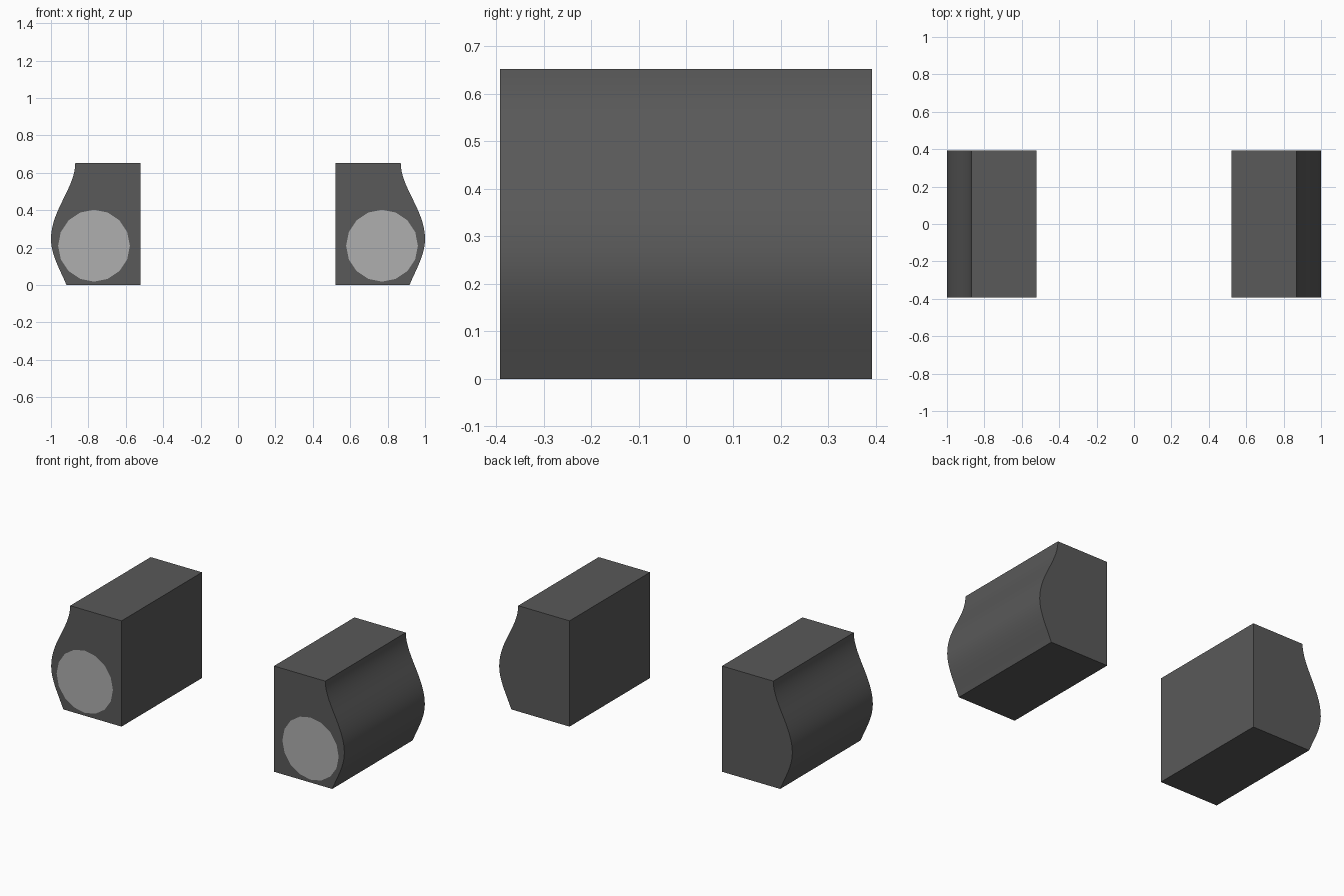
import bpy, bmesh, math
from mathutils import Vector
from mathutils.geometry import interpolate_bezier

if "Cube" in bpy.data.objects:
    bpy.data.objects.remove(bpy.data.objects["Cube"])

HALF_DEPTH = 0.392


def material(name, grey):
    m = bpy.data.materials.new(name)
    m.diffuse_color = (grey, grey, grey, 1)
    m.use_nodes = True
    m.node_tree.nodes["Principled BSDF"].inputs["Base Color"].default_value = m.diffuse_color
    return m


def add_object(name, bm, mat):
    bmesh.ops.recalc_face_normals(bm, faces=bm.faces)
    mesh = bpy.data.meshes.new(name)
    bm.to_mesh(mesh)
    bm.free()
    mesh.materials.append(mat)
    obj = bpy.data.objects.new(name, mesh)
    bpy.context.collection.objects.link(obj)
    return obj


def bezier(a, b, c, d, n):
    return interpolate_bezier(*[Vector((x, 0, z)) for x, z in (a, b, c, d)], n)


# Side profile: flat inner wall, S-curved outer wall
lower = bezier((0.917, 0), (0.95, 0.08), (1.0, 0.16), (1.0, 0.245), 9)
upper = bezier((1.0, 0.245), (1.0, 0.40), (0.87, 0.52), (0.87, 0.652), 15)
profile = [Vector((0.52, 0, 0))] + lower + upper[1:] + [Vector((0.52, 0, 0.652))]

dark = material("dark_grey", 0.1)
light = material("light_grey", 0.43)

for side, label in ((-1, "left"), (1, "right")):
    # Housing: profile extruded along the depth
    bm = bmesh.new()
    face = bm.faces.new([bm.verts.new((side * p.x, -HALF_DEPTH, p.z)) for p in profile])
    out = bmesh.ops.extrude_face_region(bm, geom=[face], use_keep_orig=True)
    verts = [g for g in out["geom"] if isinstance(g, bmesh.types.BMVert)]
    bmesh.ops.translate(bm, verts=verts, vec=(0, 2 * HALF_DEPTH, 0))
    housing = add_object(label + "_housing", bm, dark)
    bpy.ops.object.select_all(action='DESELECT')
    bpy.context.view_layer.objects.active = housing
    housing.select_set(True)
    bpy.ops.object.shade_smooth_by_angle(angle=math.radians(30))

    # Round lens just in front of the housing
    bm = bmesh.new()
    bm.faces.new([bm.verts.new((side * 0.77 + 0.192 * math.cos(a), -HALF_DEPTH - 0.001,
                                0.21 + 0.192 * math.sin(a)))
                  for a in (math.tau * i / 16 for i in range(16))])
    lens = add_object(label + "_lens", bm, light)
    # Make the lens face the front
    if lens.data.polygons[0].normal.y > 0:
        lens.data.flip_normals()
